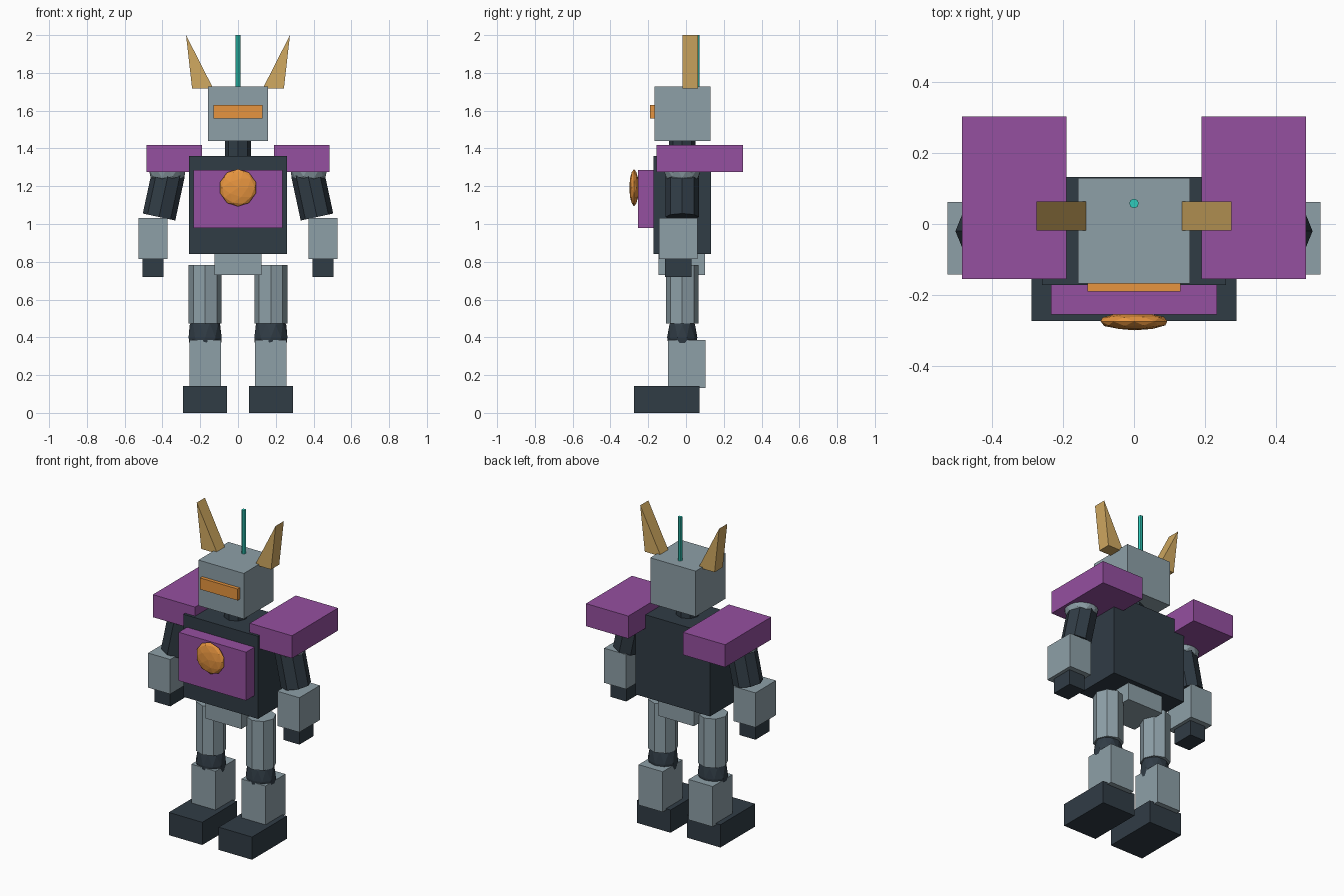
import bpy, bmesh, math
from mathutils import Matrix, Vector

if "Cube" in bpy.data.objects:
    bpy.data.objects.remove(bpy.data.objects["Cube"])


def material(name, rgb):
    m = bpy.data.materials.new(name)
    m.diffuse_color = (*rgb, 1)
    m.use_nodes = True
    m.node_tree.nodes["Principled BSDF"].inputs["Base Color"].default_value = m.diffuse_color
    return m


STEEL = material("steel", (0.27, 0.35, 0.39))
DARK = material("dark_slate", (0.03, 0.045, 0.06))
PURPLE = material("purple", (0.30, 0.08, 0.35))
ORANGE = material("orange", (0.80, 0.30, 0.05))
GOLD = material("gold", (0.64, 0.40, 0.12))
TEAL = material("teal", (0.03, 0.60, 0.50))


def finish(name, bm, mat):
    bmesh.ops.recalc_face_normals(bm, faces=bm.faces)
    mesh = bpy.data.meshes.new(name)
    bm.to_mesh(mesh)
    bm.free()
    mesh.materials.append(mat)
    ob = bpy.data.objects.new(name, mesh)
    bpy.context.collection.objects.link(ob)
    return ob


def box(name, mat, x, y, z):
    bm = bmesh.new()
    bounds = (x, y, z)
    size = [b - a for a, b in bounds]
    centre = [(a + b) / 2 for a, b in bounds]
    bmesh.ops.create_cube(bm, size=1, matrix=Matrix.Translation(centre) @ Matrix.Diagonal((*size, 1)))
    return finish(name, bm, mat)


def rod(name, mat, start, end, radius, sides=8):
    a, b = Vector(start), Vector(end)
    d = b - a
    tilt = Matrix.Rotation(math.atan2(d.x, d.z), 4, 'Y')
    bm = bmesh.new()
    bmesh.ops.create_cone(bm, cap_ends=True, segments=sides, radius1=radius, radius2=radius,
                          depth=d.length, matrix=Matrix.Translation((a + b) / 2) @ tilt)
    return finish(name, bm, mat)


def ball(name, mat, centre, radii, turn=0):
    bm = bmesh.new()
    bmesh.ops.create_icosphere(bm, subdivisions=2, radius=1,
                               matrix=Matrix.Translation(centre) @ Matrix.Diagonal((*radii, 1))
                               @ Matrix.Rotation(turn, 4, 'X'))
    return finish(name, bm, mat)


def prism(name, mat, profile, y0, y1):
    bm = bmesh.new()
    face = bm.faces.new([bm.verts.new((x, y0, z)) for x, z in profile])
    new = bmesh.ops.extrude_face_region(bm, geom=[face])["geom"]
    bmesh.ops.translate(bm, vec=(0, y1 - y0, 0), verts=[v for v in new if isinstance(v, bmesh.types.BMVert)])
    return finish(name, bm, mat)


# Body and head
box("pelvis", STEEL, (-0.125, 0.125), (-0.145, 0.10), (0.73, 0.88))
box("torso", DARK, (-0.26, 0.26), (-0.172, 0.132), (0.84, 1.36))
box("chest_plate", PURPLE, (-0.235, 0.235), (-0.255, -0.165), (0.98, 1.285))
ball("chest_gem", ORANGE, (0, -0.275, 1.192), (0.099, 0.025, 0.099), math.pi / 2)
rod("neck", DARK, (0, -0.02, 1.34), (0, -0.02, 1.46), 0.07)
box("head", STEEL, (-0.158, 0.158), (-0.168, 0.13), (1.44, 1.727))
box("visor", ORANGE, (-0.131, 0.131), (-0.19, -0.16), (1.558, 1.63))
rod("antenna", TEAL, (0, 0.058, 1.70), (0, 0.058, 2.0), 0.0135)

# Limbs, pads and horns on the +x side, mirrored to -x
side_parts = [
    prism("horn", GOLD, [(0.131, 1.717), (0.243, 1.717), (0.275, 2.0)], -0.018, 0.063),
    box("shoulder_pad", PURPLE, (0.19, 0.485), (-0.155, 0.303), (1.275, 1.417)),
    ball("shoulder_joint", STEEL, (0.375, -0.02, 1.298), (0.103, 0.103, 0.103)),
    rod("upper_arm", DARK, (0.418, -0.02, 1.037), (0.368, -0.02, 1.27), 0.088),
    box("forearm", STEEL, (0.373, 0.527), (-0.142, 0.062), (0.815, 1.033)),
    box("hand", DARK, (0.395, 0.505), (-0.11, 0.03), (0.72, 0.82)),
    rod("thigh", STEEL, (0.174, -0.02, 0.473), (0.174, -0.02, 0.782), 0.087),
    ball("knee", DARK, (0.174, -0.02, 0.40), (0.092, 0.08, 0.145)),
    box("shin", STEEL, (0.09, 0.258), (-0.095, 0.103), (0.133, 0.387)),
    box("foot", DARK, (0.057, 0.29), (-0.274, 0.072), (0, 0.143)),
]
for part in side_parts:
    mod = part.modifiers.new("Mirror", 'MIRROR')
    mod.use_mirror_merge = False
